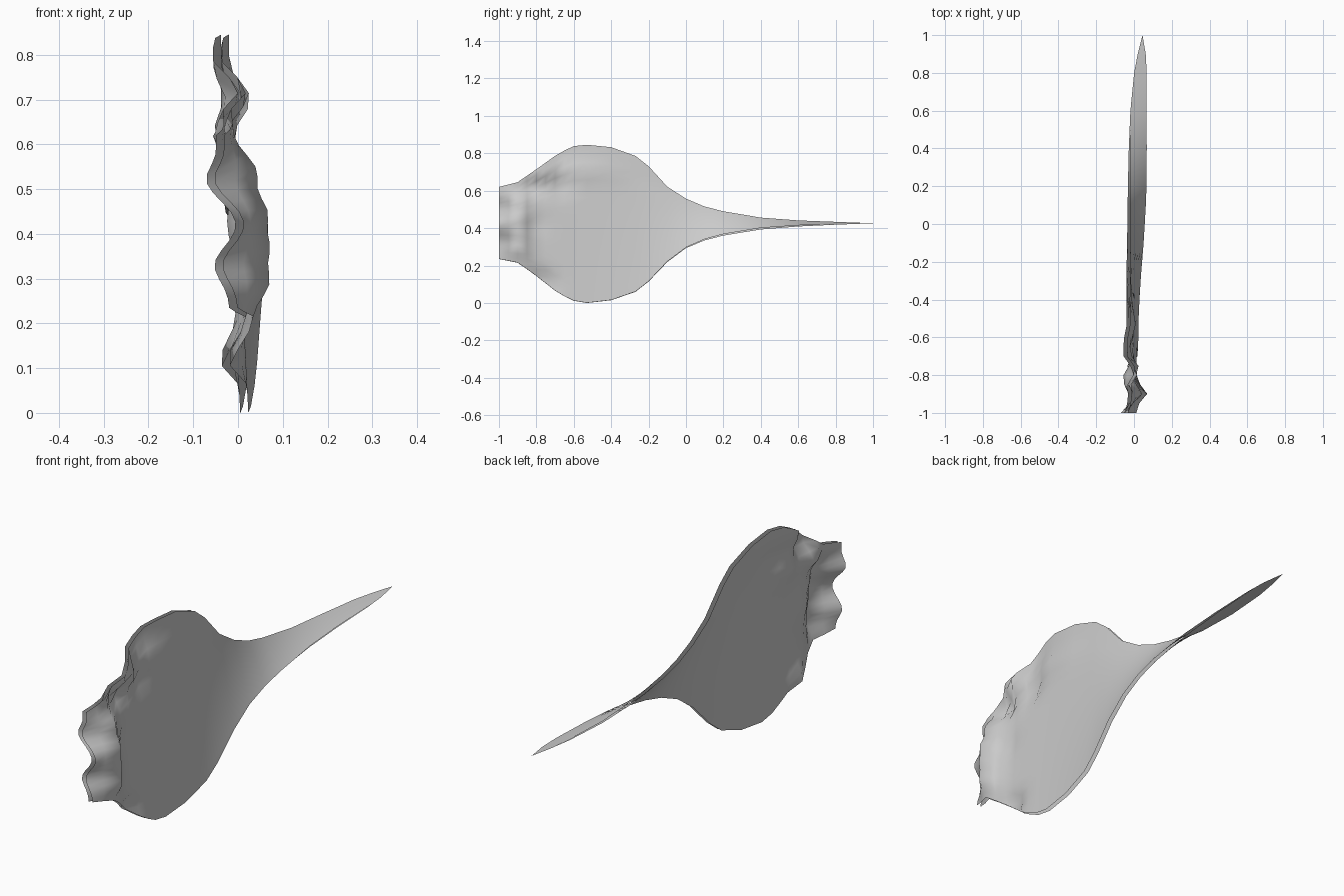
import bpy, bmesh, math

# Outline stations: y, bottom z, top z, bottom-edge x, top-edge x
STATIONS = [
    (-1.00, .235, .620, -.010, -.025), (-.90, .215, .645, .010, -.020),
    (-.82, .160, .700, .010, -.020), (-.75, .105, .750, .010, -.020),
    (-.68, .050, .800, .012, -.025), (-.60, .012, .838, .014, -.028),
    (-.53, .000, .845, .014, -.028), (-.40, .015, .832, .020, -.030),
    (-.27, .060, .785, .028, -.030), (-.20, .115, .730, .034, -.029),
    (-.10, .220, .620, .042, -.027), (.00, .295, .555, .049, -.027),
    (.10, .338, .512, .056, -.027), (.20, .364, .486, .061, -.027),
    (.40, .397, .452, .065, -.025), (.60, .412, .438, .066, -.018),
    (.80, .420, .432, .067, .001), (.90, .423, .429, .062, .020),
    (1.00, .426, .426, .045, .045)]

# Crumples: y, z, sideways push
CRUMPLES = [
    (-1, .62, -.015), (-1, .52, -.042), (-1, .42, .022), (-1, .33, -.032), (-1, .24, .0),
    (-.9, .54, .045), (-.9, .45, .058), (-.9, .37, .055), (-.9, .29, .052), (-.88, .21, .012),
    (-.82, .62, -.04), (-.77, .70, .045), (-.69, .77, -.025), (-.62, .81, -.022),
    (-.46, .79, -.024), (-.54, .70, .022), (-.66, .63, -.028), (-.76, .12, -.042),
    (-.36, .77, .01), (-.16, .66, -.008), (-.80, .42, -.012)]
ROWS = 18


def station(y):
    for a, b in zip(STATIONS, STATIONS[1:]):
        if y <= b[0] + 1e-6:
            t = (y - a[0]) / (b[0] - a[0])
            return [p + (q - p) * t for p, q in zip(a, b)]
    return list(STATIONS[-1])


def crumple(y, z):
    return sum(d * math.exp(-((y - cy) / .05) ** 2 - ((z - cz) / .05) ** 2)
               for cy, cz, d in CRUMPLES)


def layer(name, side):
    """One skin of the twisted leaf-shaped blade."""
    bm = bmesh.new()
    ys = [-1 + .05 * i for i in range(9)]
    ys = sorted(set([round(v, 3) for v in ys] + [s[0] for s in STATIONS if s[0] > -.57]))
    grid = []
    for y in ys:
        _, zb, zt, xb, xt = station(y)
        half = .009 * min(1, max(0, (1 - y) / 1.1))
        length = math.hypot(xt - xb, zt - zb) or 1
        nx, nz = (zt - zb) / length, (xb - xt) / length
        row = []
        for j in range(ROWS + 1):
            u = j / ROWS
            z = zb + (zt - zb) * u
            x = xb + (xt - xb) * u + crumple(y, z)
            row.append(bm.verts.new((x + nx * half * side, y, z + nz * half * side)))
        grid.append(row)
    for a, b in zip(grid, grid[1:]):
        for j in range(ROWS):
            quad = [a[j], b[j], b[j + 1], a[j + 1]]
            bm.faces.new(quad if side > 0 else quad[::-1])
    bmesh.ops.remove_doubles(bm, verts=bm.verts, dist=1e-5)
    mesh = bpy.data.meshes.new(name)
    bm.to_mesh(mesh)
    bm.free()
    obj = bpy.data.objects.new(name, mesh)
    bpy.context.collection.objects.link(obj)
    for p in mesh.polygons:
        p.use_smooth = True
    return obj


# Two close skins, open at the rim and meeting at the tip
layer("blade_right_skin", 1)
layer("blade_left_skin", -1)
